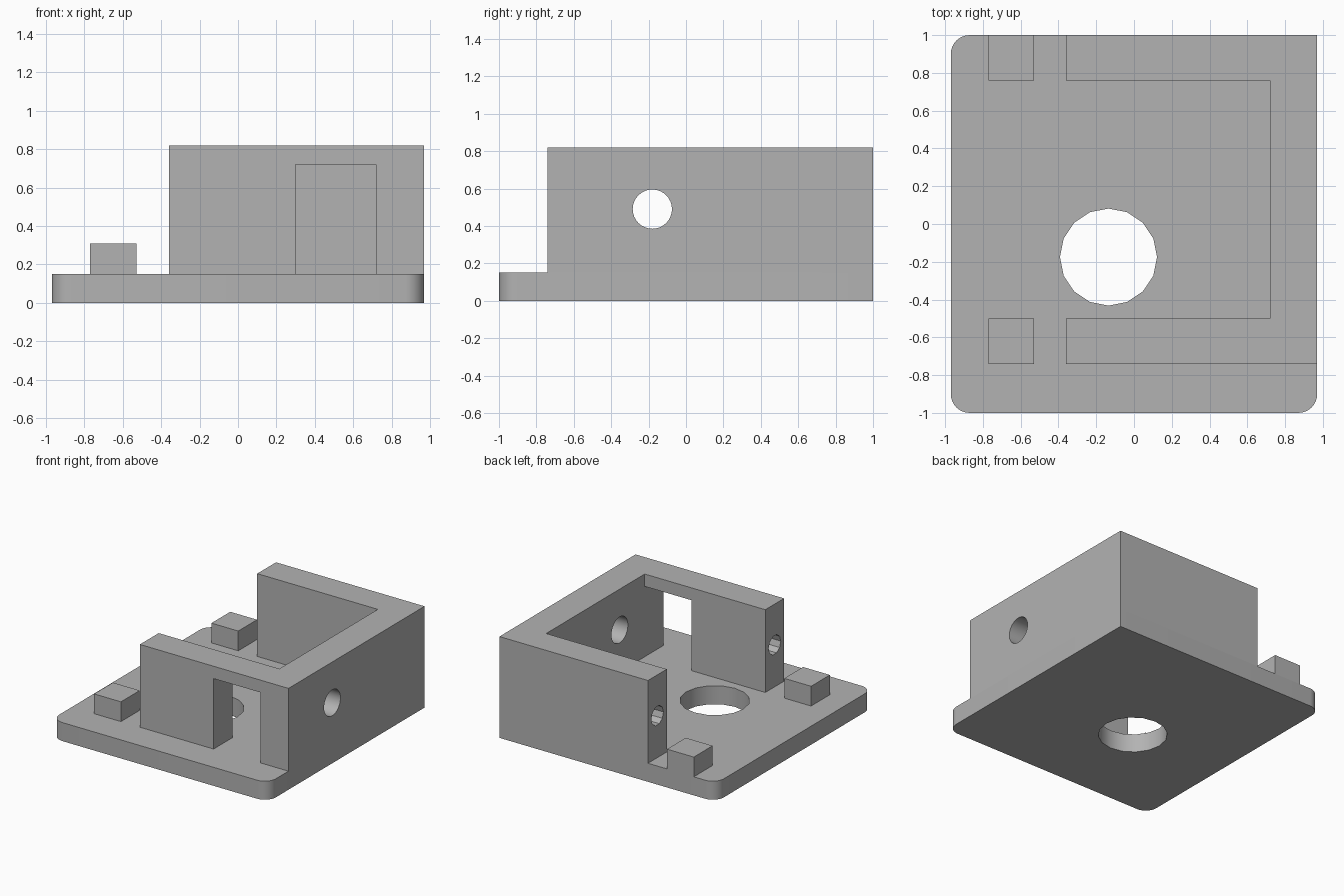
import bpy, bmesh, math
from mathutils import Matrix, Vector

cube = bpy.data.objects.get("Cube")
if cube:
    bpy.data.objects.remove(cube, do_unlink=True)

grey = bpy.data.materials.new("plain grey")
grey.use_nodes = True
GREY = (0.45, 0.45, 0.45, 1)
grey.diffuse_color = GREY
grey.node_tree.nodes["Principled BSDF"].inputs["Base Color"].default_value = GREY

W, BASE, TOP = 0.97, 0.15, 0.82      # half width, plate top, wall top
ARM, INNER = -0.36, 0.72             # arm ends, inside of the side wall
FRONT, FRONT_IN, BACK_IN = -0.74, -0.5, 0.76


def add_object(name, bm):
    bmesh.ops.recalc_face_normals(bm, faces=bm.faces)
    mesh = bpy.data.meshes.new(name)
    bm.to_mesh(mesh)
    bm.free()
    ob = bpy.data.objects.new(name, mesh)
    bpy.context.collection.objects.link(ob)
    mesh.materials.append(grey)
    return ob


def prism(name, outline, z0, z1):
    bm = bmesh.new()
    face = bm.faces.new([bm.verts.new((x, y, z0)) for x, y in outline])
    top = bmesh.ops.extrude_face_region(bm, geom=[face])["geom"]
    verts = [v for v in top if isinstance(v, bmesh.types.BMVert)]
    bmesh.ops.translate(bm, vec=(0, 0, z1 - z0), verts=verts)
    return add_object(name, bm)


def box(name, x0, x1, y0, y1, z0, z1):
    return prism(name, [(x0, y0), (x1, y0), (x1, y1), (x0, y1)], z0, z1)


def rod(name, centre, radius, length, axis, sides):
    bm = bmesh.new()
    turn = Matrix.Rotation(math.pi / 2, 4, 'Y') if axis == 'X' else Matrix()
    bmesh.ops.create_cone(bm, cap_ends=True, segments=sides, radius1=radius,
                          radius2=radius, depth=length,
                          matrix=Matrix.Translation(Vector(centre)) @ turn)
    return add_object(name, bm)


def cut(target, cutter):
    cutter.hide_render = True
    mod = target.modifiers.new("cut", 'BOOLEAN')
    mod.operation, mod.solver, mod.object = 'DIFFERENCE', 'EXACT', cutter
    bpy.ops.object.select_all(action='DESELECT')
    bpy.context.view_layer.objects.active = target
    target.select_set(True)
    bpy.ops.object.modifier_apply(modifier=mod.name)
    bpy.data.objects.remove(cutter, do_unlink=True)


def smooth(ob):
    bpy.ops.object.select_all(action='DESELECT')
    bpy.context.view_layer.objects.active = ob
    ob.select_set(True)
    bpy.ops.object.shade_smooth_by_angle(angle=math.radians(35))


# Base plate: three rounded corners and one square corner
R = 0.1
outline = [(W, 1)]
for cx, cy, start in ((-W + R, 1 - R, 90), (-W + R, -1 + R, 180), (W - R, -1 + R, 270)):
    for i in range(9):
        a = math.radians(start + 90 * i / 8)
        outline.append((cx + R * math.cos(a), cy + R * math.sin(a)))
plate = prism("base_plate", outline, 0, BASE)
cut(plate, rod("plate_hole", (-0.135, -0.175, BASE / 2), 0.257, 1, 'Z', 16))
smooth(plate)

# U-shaped wall, open towards the right
wall = prism("u_wall", [(ARM, FRONT), (W, FRONT), (W, 1), (ARM, 1), (ARM, BACK_IN),
                        (INNER, BACK_IN), (INNER, FRONT_IN), (ARM, FRONT_IN)], BASE, TOP)
# Doorway in the front wall
cut(wall, box("doorway", 0.30, INNER, FRONT - 0.1, FRONT_IN + 0.1, BASE - 0.1, 0.72))
# Round hole through the side wall
cut(wall, rod("side_hole", (W - 0.12, -0.18, 0.49), 0.105, 0.5, 'X', 32))
# Blind screw holes in the arm ends
for y in ((FRONT + FRONT_IN) / 2, (BACK_IN + 1) / 2):
    cut(wall, rod("screw_hole", (ARM, y, 0.49), 0.078, 1, 'X', 10))
smooth(wall)

# Locating blocks
for name, y0, y1 in (("front_block", FRONT, FRONT_IN), ("back_block", BACK_IN, 1)):
    box(name, -0.77, -0.53, y0, y1, BASE, 0.31)
